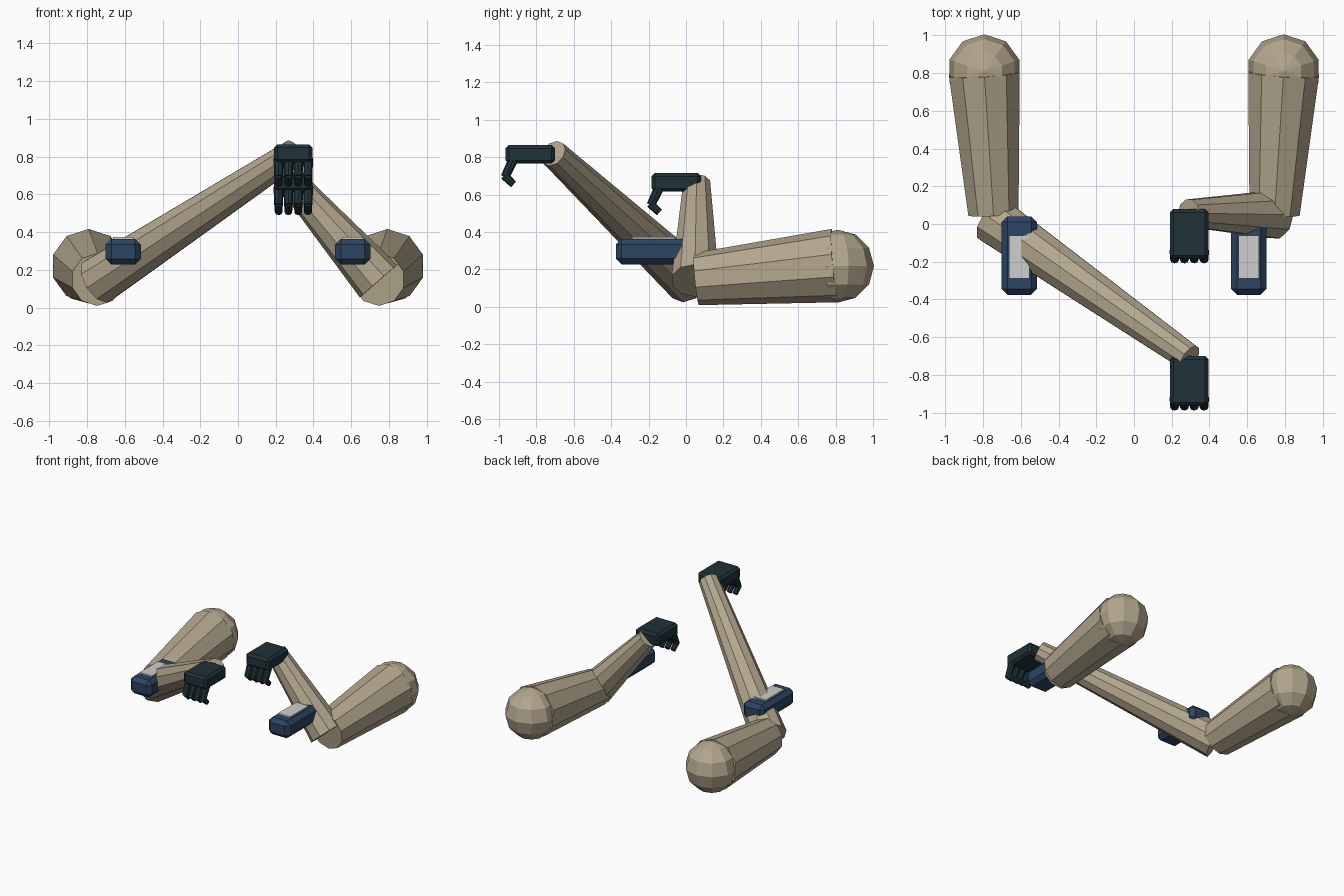
import bpy, bmesh
from mathutils import Vector, Matrix

if "Cube" in bpy.data.objects:
    bpy.data.objects.remove(bpy.data.objects["Cube"])


def material(name, rgb):
    m = bpy.data.materials.new(name)
    m.diffuse_color = (*rgb, 1)
    m.use_nodes = True
    m.node_tree.nodes["Principled BSDF"].inputs["Base Color"].default_value = m.diffuse_color
    return m


TAN = material("tan_sleeve", (0.45, 0.385, 0.27))
DARK = material("dark_glove", (0.014, 0.032, 0.040))
NAVY = material("navy_case", (0.026, 0.058, 0.125))
GREY = material("pale_screen", (0.62, 0.62, 0.62))


def finish(bm, name, mat):
    me = bpy.data.meshes.new(name)
    bmesh.ops.recalc_face_normals(bm, faces=bm.faces)
    bm.to_mesh(me)
    bm.free()
    me.materials.append(mat)
    ob = bpy.data.objects.new(name, me)
    bpy.context.collection.objects.link(ob)
    return ob


def limb(name, a, b, r1, r2, mat, sides=10):
    """Tapered cylinder from point a to point b."""
    a, b = Vector(a), Vector(b)
    d = b - a
    rot = d.to_track_quat('Z', 'Y').to_matrix().to_4x4()
    bm = bmesh.new()
    bmesh.ops.create_cone(bm, cap_ends=True, segments=sides, radius1=r1, radius2=r2,
                          depth=d.length, matrix=Matrix.Translation((a + b) / 2) @ rot)
    return finish(bm, name, mat)


def box(name, lo, hi, bevel, mat):
    """Chamfered box between two corners."""
    lo, hi = Vector(lo), Vector(hi)
    bm = bmesh.new()
    bmesh.ops.create_cube(bm, size=1, matrix=Matrix.Translation((lo + hi) / 2)
                          @ Matrix.Diagonal((*(hi - lo), 1)))
    if bevel:
        bmesh.ops.bevel(bm, geom=bm.edges[:], offset=bevel, segments=1,
                        affect='EDGES', profile=0.5)
    return finish(bm, name, mat)


def ball(name, centre, r, mat):
    bm = bmesh.new()
    bmesh.ops.create_uvsphere(bm, u_segments=10, v_segments=6, radius=r,
                              matrix=Matrix.Translation(centre))
    return finish(bm, name, mat)


def hand(side, y, z):
    """Palm with back edge at y and top at z, and four curled fingers."""
    box(side + "_palm", (0.19, y - 0.265, z - 0.10), (0.395, y, z), 0.018, DARK)
    for i in range(4):
        x = 0.215 + i * 0.052
        knuckle = (x, y - 0.222, z - 0.075)
        joint = (x, y - 0.268, z - 0.172)
        tip = (x, y - 0.222, z - 0.211)
        limb(f"{side}_finger_base_{i + 1}", knuckle, joint, 0.027, 0.023, DARK, 8)
        limb(f"{side}_finger_tip_{i + 1}", (x, y - 0.272, z - 0.163), tip,
             0.023, 0.02, DARK, 8)


# elbow and wrist positions differ on each side
ARMS = (
    ("left", -1, (-0.745, 0.02, 0.14), (0.295, -0.71, 0.82), -0.70, 0.865),
    ("right", 1, (0.745, 0.05, 0.14), (0.29, 0.058, 0.66), 0.08, 0.715),
)
for side, s, elbow, wrist, hand_y, hand_z in ARMS:
    # sleeve: rounded shoulder, upper arm, forearm
    ball(side + "_shoulder", (s * 0.793, 0.81, 0.217), 0.195, TAN)
    limb(side + "_upper_arm", (s * 0.793, 0.797, 0.22), (s * 0.745, 0.055, 0.148),
         0.197, 0.14, TAN)
    limb(side + "_forearm", elbow, wrist, 0.132, 0.075, TAN)
    hand(side, hand_y, hand_z)
    # wrist device with a raised screen
    cx = s * 0.608
    box(side + "_device_case", (cx - 0.093, -0.375, 0.227), (cx + 0.093, 0.04, 0.363),
        0.03, NAVY)
    box(side + "_device_screen", (cx - 0.053, -0.29, 0.355), (cx + 0.053, -0.06, 0.374),
        0, GREY)
